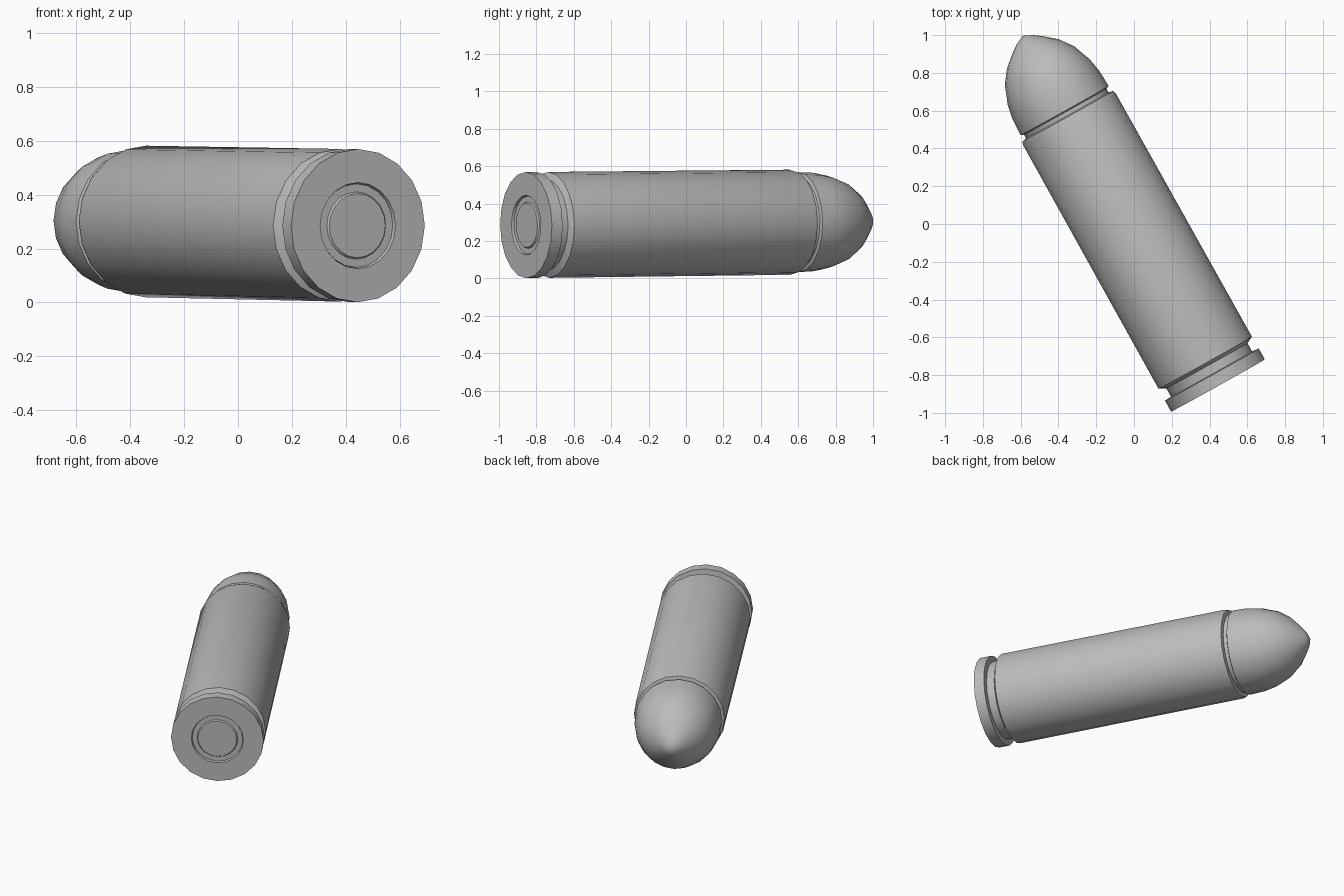
import bpy
import bmesh
import math
from mathutils import Matrix, Vector

cube = bpy.data.objects.get("Cube")
if cube:
    bpy.data.objects.remove(cube, do_unlink=True)

SIDES = 20

grey = bpy.data.materials.new("plain_grey")
grey.use_nodes = True
grey.diffuse_color = (0.5, 0.5, 0.5, 1)
grey.node_tree.nodes["Principled BSDF"].inputs["Base Color"].default_value = (0.5, 0.5, 0.5, 1)

# Long axis of the round: it lies diagonally and rises slightly to the tip
axis = Vector((-0.487, 0.873, 0.0095))
placement = Matrix.Translation((0.4445, -0.855, 0.285)) @ axis.to_track_quat("Z", "Y").to_matrix().to_4x4()


def lathe(name, profile):
    """Revolve (radius, distance along axis) points into a smooth-sided part."""
    bm = bmesh.new()
    verts = [bm.verts.new((r, 0, t)) for r, t in profile]
    edges = [bm.edges.new(pair) for pair in zip(verts, verts[1:])]
    bmesh.ops.spin(bm, geom=verts + edges, cent=(0, 0, 0), axis=(0, 0, 1),
                   angle=math.tau, steps=SIDES, use_duplicate=False)
    bmesh.ops.remove_doubles(bm, verts=bm.verts, dist=0.0005)
    bmesh.ops.recalc_face_normals(bm, faces=bm.faces)
    mesh = bpy.data.meshes.new(name)
    bm.to_mesh(mesh)
    bm.free()
    mesh.materials.append(grey)
    obj = bpy.data.objects.new(name, mesh)
    bpy.context.collection.objects.link(obj)
    obj.matrix_world = placement
    bpy.ops.object.select_all(action="DESELECT")
    obj.select_set(True)
    bpy.context.view_layer.objects.active = obj
    bpy.ops.object.shade_smooth_by_angle(angle=math.radians(30))
    return obj


# Casing: primer pocket, rim, extractor groove, straight wall, rounded mouth
lathe("casing", [
    (0, 0.03), (0.152, 0.03), (0.16, 0), (0.284, 0), (0.284, 0.066),
    (0.246, 0.07), (0.246, 0.12), (0.283, 0.138), (0.281, 1.615),
    (0.275, 1.632), (0.25, 1.638), (0, 1.638),
])

# Primer: flat cap seated in the pocket
lathe("primer", [
    (0, 0.004), (0.119, 0.004), (0.125, 0.012), (0.155, 0.012), (0.155, 0.03), (0, 0.03),
])

# Bullet: narrow neck held by the casing, then a domed nose
lathe("bullet", [
    (0, 1.6), (0.25, 1.6), (0.25, 1.66), (0.267, 1.667), (0.263, 1.76),
    (0.248, 1.84), (0.21, 1.94), (0.158, 2.01), (0.1, 2.06),
    (0.05, 2.097), (0, 2.12),
])
